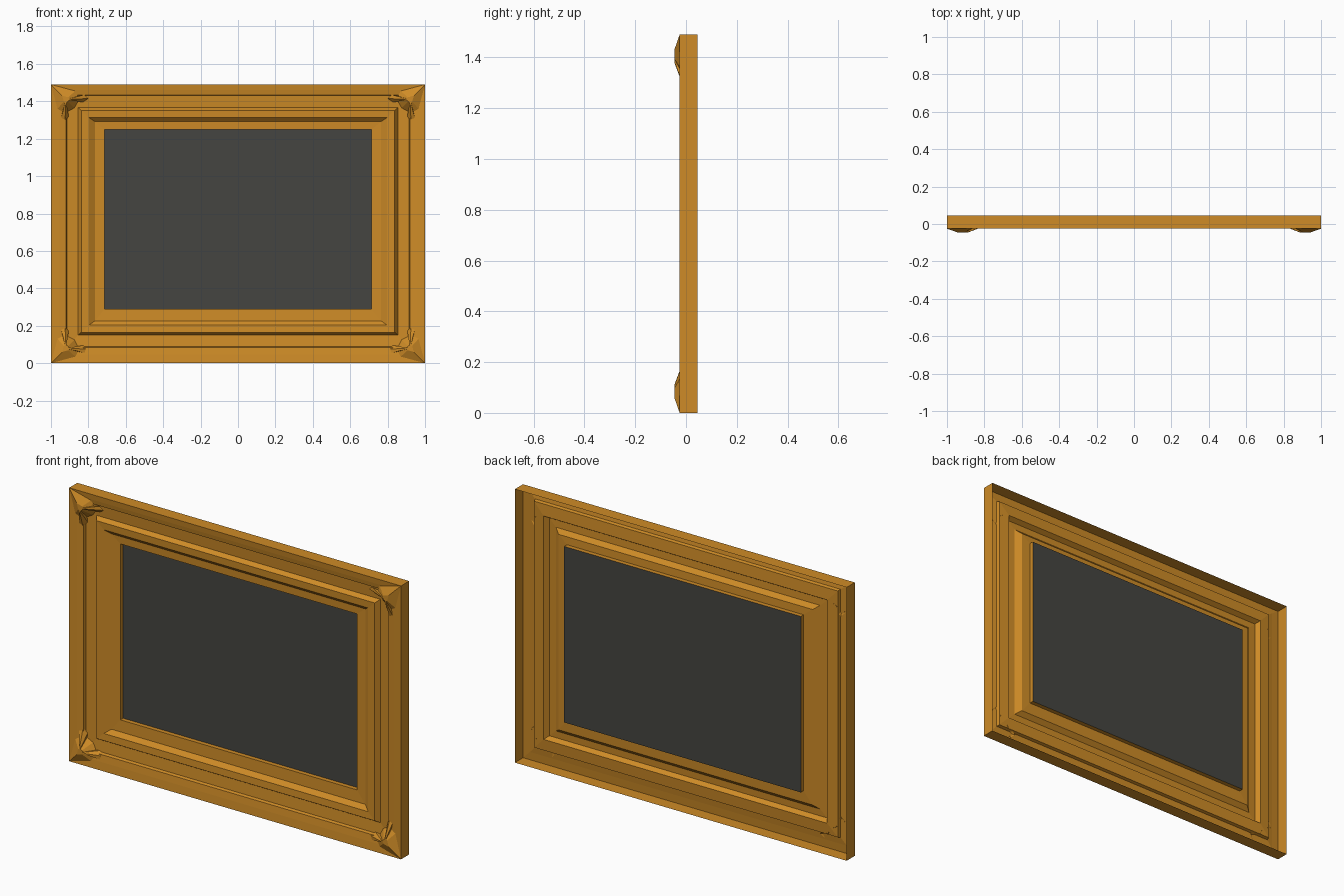
import bpy

if "Cube" in bpy.data.objects:
    bpy.data.objects.remove(bpy.data.objects["Cube"])

H = 1.49  # frame height


def material(name, rgb):
    m = bpy.data.materials.new(name)
    m.diffuse_color = (*rgb, 1)
    m.use_nodes = True
    m.node_tree.nodes["Principled BSDF"].inputs["Base Color"].default_value = m.diffuse_color
    return m


def make(name, verts, faces, mat):
    me = bpy.data.meshes.new(name)
    me.from_pydata(verts, [], faces)
    me.materials.append(mat)
    ob = bpy.data.objects.new(name, me)
    bpy.context.collection.objects.link(ob)
    return ob


gold = material("gold", (0.62, 0.26, 0.02))
dark = material("dark_canvas", (0.06, 0.06, 0.053))


def ring(side, top, bottom, y):
    x = 1 - side
    return [(-x, y, bottom), (x, y, bottom), (x, y, H - top), (-x, y, H - top)]


# Moulding: rectangular rings from the open back edge inwards (side, top, bottom inset, depth)
profile = [
    (0, 0, 0, .045),
    (0, 0, 0, -.025),
    (.045, .03, .045, -.021),
    (.08, .055, .083, -.016),
    (.085, .06, .088, .0),
    (.145, .123, .15, .005),
    (.162, .138, .165, -.02),
    (.203, .177, .203, -.018),
    (.235, .199, .226, .004),
    (.287, .241, .29, .006),
    (.287, .241, .29, .03),
]
verts = [p for row in profile for p in ring(*row)]
faces = []
for r in range(len(profile) - 1):
    for i in range(4):
        j = (i + 1) % 4
        a, b = r * 4, r * 4 + 4
        faces.append((a + i, a + j, b + j, b + i))
make("frame_moulding", verts, faces, gold)

# Dark picture panel
make("picture_panel", ring(*profile[-1]), [(0, 1, 2, 3)], dark)

# Lobed corner leaf: half outline (along, across, depth), mirrored over the diagonal
half = [(.13, .035, -.023), (.145, .062, -.019), (.18, .055, -.019),
        (.2, .075, -.012), (.17, .095, -.002), (.145, .09, .002)]
outline = [(0, 0, -.025)] + half + [(.125, .125, .002)]
outline += [(v, u, y) for u, v, y in reversed(half)]
C = .08
crest = [(C + .25 * (u - C), C + .25 * (v - C), -.046) for u, v, y in outline]
n = len(outline)

for side, sx in (("left", 1), ("right", -1)):
    for level, sz in (("bottom", 1), ("top", -1)):
        lv = [(sx * (u - 1), y, v if sz > 0 else H - v) for u, v, y in outline + crest]
        lf = [(i, (i + 1) % n, n + (i + 1) % n, n + i) for i in range(n)]
        lf.append(tuple(range(n, 2 * n)))
        if sx * sz < 0:
            lf = [f[::-1] for f in lf]
        make(f"corner_leaf_{level}_{side}", lv, lf, gold)
